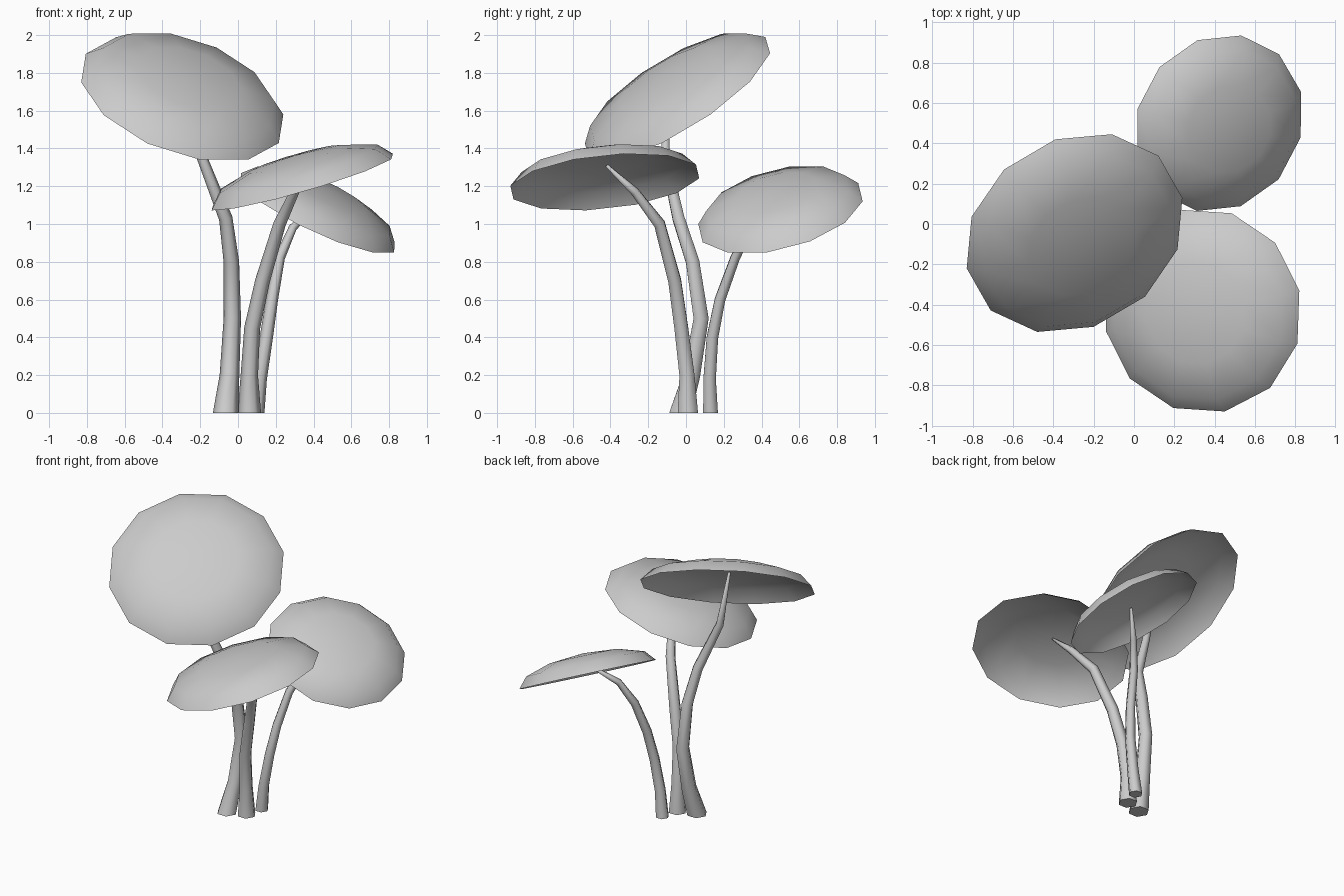
import bpy
import bmesh
from math import sin, cos, pi, radians
from mathutils import Vector

cube = bpy.data.objects.get("Cube")
if cube:
    bpy.data.objects.remove(cube, do_unlink=True)

grey = bpy.data.materials.new("plain_grey")
grey.use_nodes = True
grey.diffuse_color = (0.6, 0.6, 0.6, 1)
grey.node_tree.nodes["Principled BSDF"].inputs["Base Color"].default_value = (0.6, 0.6, 0.6, 1)


def finish(bm, name):
    """Turn a bmesh into a smooth shaded object."""
    for face in bm.faces:
        face.smooth = True
    mesh = bpy.data.meshes.new(name)
    bm.to_mesh(mesh)
    bm.free()
    mesh.materials.append(grey)
    obj = bpy.data.objects.new(name, mesh)
    bpy.context.collection.objects.link(obj)
    return obj


def bridge(bm, lower, upper):
    """Join two rings of equal size with quads."""
    count = len(lower)
    for i in range(count):
        j = (i + 1) % count
        bm.faces.new((lower[i], lower[j], upper[j], upper[i]))


def cap(name, centre, u, v, height, sides=12):
    """Open, shallow half-ellipsoid whose rim is spanned by u and v."""
    centre, u, v = Vector(centre), Vector(u), Vector(v)
    axis = u.cross(v).normalized()
    if axis.z < 0:
        v, axis = -v, -axis
    bm = bmesh.new()
    rings = []
    for tilt in (0, 30, 60):
        t = radians(tilt)
        rings.append([bm.verts.new(centre + axis * height * sin(t)
                                   + (u * cos(a) + v * sin(a)) * cos(t))
                      for a in (2 * pi * i / sides for i in range(sides))])
    for lower, upper in zip(rings, rings[1:]):
        bridge(bm, lower, upper)
    top = bm.verts.new(centre + axis * height)
    for i in range(sides):
        bm.faces.new((rings[-1][i], rings[-1][(i + 1) % sides], top))
    return finish(bm, name)


def stem(name, path, radii, sides=6):
    """Tapering tube along a path, flat on the ground."""
    points = [Vector(p) for p in path]
    bm = bmesh.new()
    rings = []
    for k, (p, r) in enumerate(zip(points, radii)):
        if k == 0:
            tangent = Vector((0, 0, 1))
        else:
            tangent = (points[min(k + 1, len(points) - 1)] - points[k - 1]).normalized()
        side = Vector((0, 1, 0)).cross(tangent).normalized()
        other = tangent.cross(side)
        rings.append([bm.verts.new(p + (side * cos(a) + other * sin(a)) * r)
                      for a in (2 * pi * i / sides for i in range(sides))])
    for lower, upper in zip(rings, rings[1:]):
        bridge(bm, lower, upper)
    foot = bm.faces.new(list(reversed(rings[0])))
    for edge in foot.edges:
        edge.smooth = False
    bm.faces.new(rings[-1])
    return finish(bm, name)


# Caps
cap("large_cap", (-.295, -.045, 1.665), (-.535, -.175, .085), (-.095, .465, .325), .152)
cap("front_cap", (.34, -.43, 1.222), (-.48, -.10, -.15), (.11, -.50, -.02), .147)
cap("back_cap", (.422, .50, 1.06), (.405, -.07, -.21), (.11, .435, .06), .14)

# Stems
stem("large_stem",
     [(-.065, -.03, 0), (-.045, .03, .2), (-.03, .08, .5), (-.035, .035, .8),
      (-.065, -.04, 1.03), (-.19, -.11, 1.35), (-.27, -.1, 1.74)],
     [.068, .052, .046, .041, .036, .028, .01])
stem("front_stem",
     [(.06, .01, 0), (.06, .005, .2), (.075, -.025, .45), (.13, -.06, .7),
      (.22, -.14, 1.0), (.30, -.27, 1.17), (.33, -.42, 1.31)],
     [.062, .046, .042, .039, .033, .024, .009])
stem("back_stem",
     [(.095, .13, 0), (.115, .125, .18), (.15, .14, .4), (.18, .18, .6),
      (.22, .26, .82), (.29, .34, .98), (.42, .47, 1.11)],
     [.045, .038, .035, .032, .028, .022, .009])
